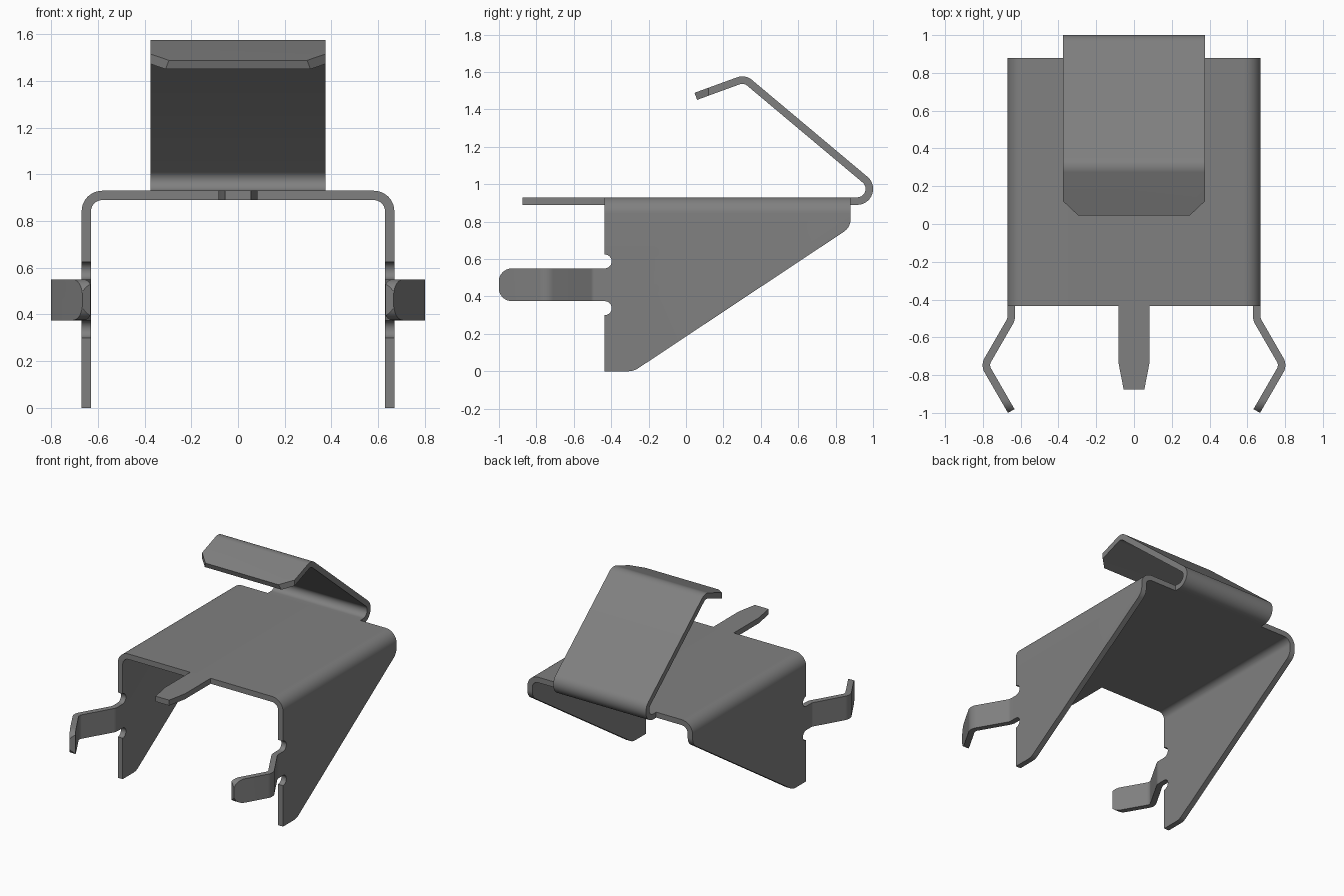
import bpy, bmesh, math
from mathutils import Vector

if "Cube" in bpy.data.objects:
    bpy.data.objects.remove(bpy.data.objects["Cube"], do_unlink=True)

T = 0.04  # sheet thickness

steel = bpy.data.materials.new("grey steel")
GREY = (0.216, 0.216, 0.216, 1)
steel.diffuse_color = GREY
steel.use_nodes = True
steel.node_tree.nodes["Principled BSDF"].inputs["Base Color"].default_value = GREY


def rounded(points, steps=10):
    """Polyline from (u, v, radius) corners; a zero radius stays sharp."""
    out = []
    for i, (u, v, r) in enumerate(points):
        p = Vector((u, v))
        if not r:
            out.append(p)
            continue
        a = (Vector(points[i - 1][:2]) - p).normalized()
        b = (Vector(points[(i + 1) % len(points)][:2]) - p).normalized()
        half = a.angle(b) / 2
        centre = p + (a + b).normalized() * r / math.sin(half)
        start = p + a * r / math.tan(half) - centre
        end = p + b * r / math.tan(half) - centre
        sweep = start.angle_signed(end)
        for k in range(steps + 1):
            t = -sweep * k / steps
            c, s = math.cos(t), math.sin(t)
            out.append(centre + Vector((start.x * c - start.y * s, start.x * s + start.y * c)))
    return out


def strip(path):
    """Outline of a sheet of thickness T that follows a centre line."""
    one, two = [], []
    for i, p in enumerate(path):
        d1 = (p - path[i - 1]).normalized() if i else (path[1] - p).normalized()
        d2 = (path[i + 1] - p).normalized() if i < len(path) - 1 else d1
        n = Vector((-d1.y - d2.y, d1.x + d2.x)).normalized()
        n *= T / 2 / n.dot(Vector((-d1.y, d1.x)))
        one.append(p + n)
        two.append(p - n)
    return one + two[::-1]


def prism(name, outline, axis, lo, hi):
    """Extrude a flat outline along an axis."""
    place = {"x": lambda u, v, d: (d, u, v),
             "y": lambda u, v, d: (u, d, v),
             "z": lambda u, v, d: (u, v, d)}[axis]
    bm = bmesh.new()
    face = bm.faces.new([bm.verts.new(place(u, v, lo)) for u, v in outline])
    new = bmesh.ops.extrude_face_region(bm, geom=[face])["geom"]
    shift = Vector(place(0, 0, hi - lo))
    bmesh.ops.translate(bm, vec=shift, verts=[g for g in new if isinstance(g, bmesh.types.BMVert)])
    bmesh.ops.recalc_face_normals(bm, faces=bm.faces)
    mesh = bpy.data.meshes.new(name)
    bm.to_mesh(mesh)
    bm.free()
    mesh.materials.append(steel)
    obj = bpy.data.objects.new(name, mesh)
    bpy.context.collection.objects.link(obj)
    return obj


def activate(obj):
    bpy.ops.object.select_all(action="DESELECT")
    obj.select_set(True)
    bpy.context.view_layer.objects.active = obj


def trim(obj, cutter):
    """Keep only what lies inside the cutter, then drop the cutter."""
    cutter.hide_render = True
    mod = obj.modifiers.new("trim", "BOOLEAN")
    mod.operation = "INTERSECT"
    mod.solver = "EXACT"
    mod.object = cutter
    activate(obj)
    bpy.ops.object.modifier_apply(modifier=mod.name)
    bpy.data.objects.remove(cutter, do_unlink=True)


def smooth(obj):
    activate(obj)
    bpy.ops.object.shade_smooth_by_angle(angle=math.radians(30))


# Channel: folded sheet trimmed to the slanted side shape with relief notches
FRONT, BACK = -0.435, 0.88
fold = rounded([(-0.65, -0.05, 0), (-0.65, 0.91, 0.068), (0.65, 0.91, 0.068), (0.65, -0.05, 0)])
channel = prism("channel_body", strip(fold), "y", -0.6, 1.0)
side = rounded([(FRONT, 0, 0), (-0.28, 0, 0.1), (BACK, 0.77, 0.08), (BACK, 1.1, 0), (FRONT, 1.1, 0)])
for z in (0.5875, 0.3375):
    for k in range(13):
        a = math.pi / 2 - math.pi * k / 12
        side.append(Vector((FRONT + 0.0375 * math.cos(a), z + 0.0375 * math.sin(a))))
trim(channel, prism("side_cutter", side, "x", -0.9, 0.9))
smooth(channel)

# Front prong with a tapered tip
prong = [(-0.083, FRONT), (-0.083, -0.73), (-0.055, -0.875),
         (0.055, -0.875), (0.083, -0.73), (0.083, FRONT)]
smooth(prism("front_prong", prong, "z", 0.89, 0.93))

# Bent side arms with rounded ends
for s, name in ((1, "left_arm"), (-1, "right_arm")):
    bend = rounded([(s * 0.65, FRONT, 0), (s * 0.65, -0.505, 0.055),
                    (s * 0.79, -0.7475, 0.055), (s * 0.65, -0.99, 0)])
    arm = prism(name, strip(bend), "z", 0.3, 0.62)
    end = rounded([(-1.001, 0.375, 0.07), (-0.4, 0.375, 0), (-0.4, 0.55, 0), (-1.001, 0.55, 0.07)])
    trim(arm, prism("arm_cutter", end, "x", -0.95, 0.95))
    smooth(arm)

# Rear spring clip, curled back over the body, with chamfered lip corners
curl = rounded([(BACK, 0.91, 0), (1.094, 0.91, 0.065), (0.313, 1.565, 0.06), (0.0525, 1.47, 0)], 14)
clip = prism("spring_clip", strip(curl), "x", -0.5, 0.5)
plan = [(-0.29, 0.04), (0.29, 0.04), (0.375, 0.12), (0.375, 1.2), (-0.375, 1.2), (-0.375, 0.12)]
trim(clip, prism("clip_cutter", plan, "z", 0.5, 2.0))
smooth(clip)
